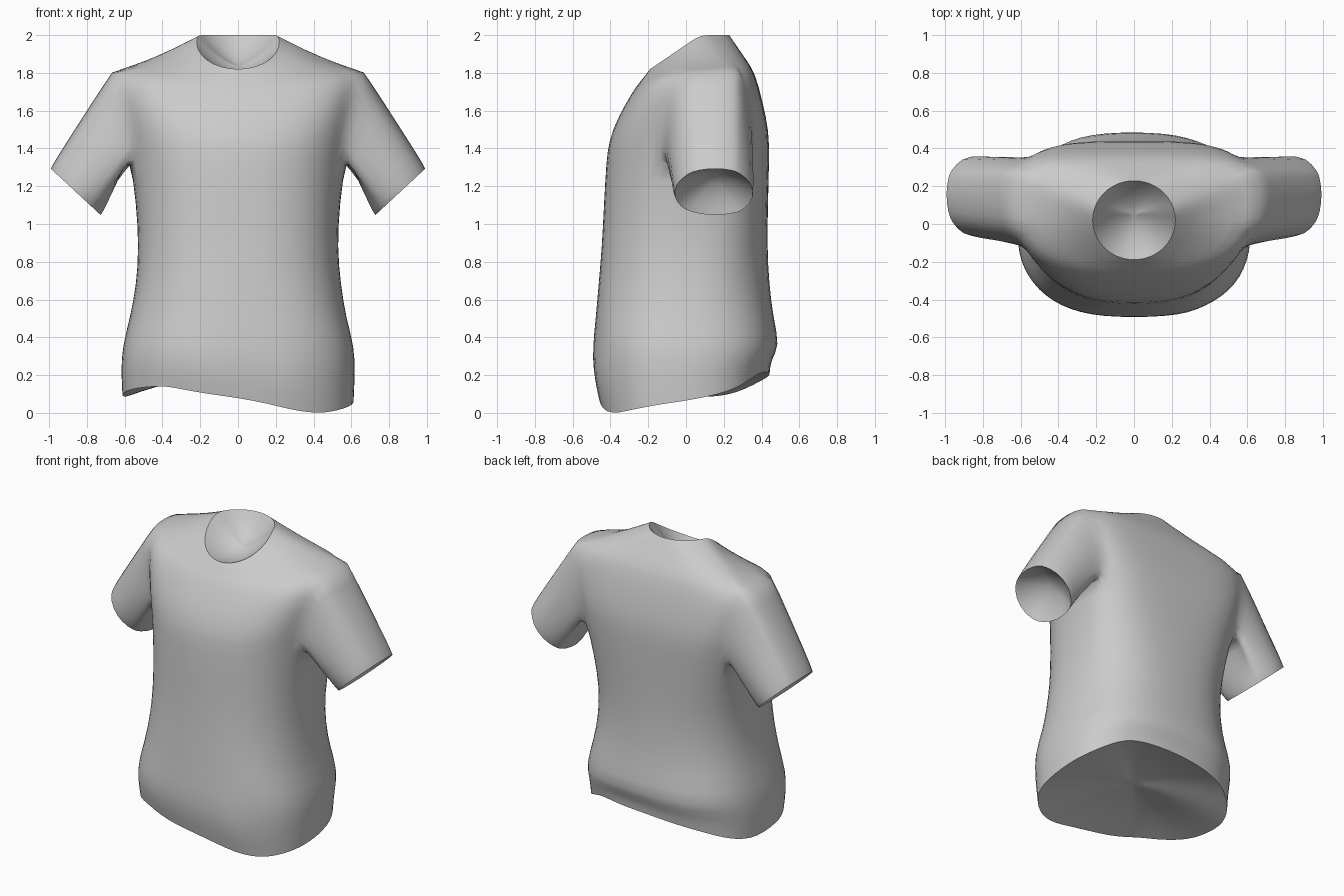
import bpy, bmesh, math
from mathutils import Vector

if "Cube" in bpy.data.objects:
    bpy.data.objects.remove(bpy.data.objects["Cube"])

N = 32                                   # columns around the body
bm = bmesh.new()

# Uneven hem height by angle (degrees from +x towards the back)
HEM = [(0, .06), (30, .12), (60, .22), (90, .21), (120, .17), (150, .10), (165, .08),
       (180, .095), (210, .13), (235, .145), (270, .08), (295, .01), (310, -.005), (335, .025), (360, .06)]


def hem(deg):
    for (a, p), (b, q) in zip(HEM, HEM[1:]):
        if a <= deg <= b:
            return p + (q - p) * (deg - a) / (b - a)


def power(v, n):
    return math.copysign(abs(v) ** (2 / n), v)


def section(k, hw, yc, yf, yb, n_back):
    """Point on a rounded body outline with separate front and back depth."""
    t = 2 * math.pi * k / N
    c, s = math.cos(t), math.sin(t)
    n = n_back if s > 0 else 2.45
    depth = yb - yc if s > 0 else yc - yf
    return hw * power(c, n), yc + depth * power(s, n), s


def fold(x, y, z):
    """Soft drapery ridges near the hem."""
    d = 0
    for cx, cz, slope, amp in ((.35, .24, .45, .018), (-.3, .3, -.3, .010), (.5, .6, .6, .012)):
        u, v = x - cx, z - cz - slope * (x - cx)
        d += amp * math.exp(-(u / .22) ** 2) * math.exp(-(v / .07) ** 2)
    return d


def recessed_cap(ring, inward):
    """Close an opening with a shallow bowl that keeps a crisp rim."""
    pts = [v.co.copy() for v in ring]
    mid = sum(pts, Vector()) / len(pts)
    prev = [bm.verts.new(p) for p in pts]
    for f, d in ((.25, .44), (.55, .8), (.8, .96)):
        nxt = [bm.verts.new(p.lerp(mid, f) + inward * d) for p in pts]
        for j in range(len(pts)):
            m = (j + 1) % len(pts)
            bm.faces.new((prev[j], prev[m], nxt[m], nxt[j]))
        prev = nxt
    tip = bm.verts.new(mid + inward)
    for j in range(len(pts)):
        bm.faces.new((prev[j], prev[(j + 1) % len(pts)], tip))


# Body levels: half width, side y, front y, back y, z at side / front / back, back squareness
LEVELS = [
    (.615, -.03, -.462, .445, 0, 0, 0, 2.5),
    (.622, -.03, -.492, .450, 0, 0, 0, 2.5),
    (.614, -.02, -.495, .500, .35, .36, .35, 2.5),
    (.575, -.01, -.480, .465, .50, .50, .50, 2.5),
    (.540, .00, -.465, .442, .68, .68, .68, 2.5),
    (.528, .02, -.447, .432, .88, .88, .88, 2.6),
    (.540, .06, -.437, .435, 1.10, 1.10, 1.10, 2.9),
    (.575, .11, -.425, .442, 1.37, 1.32, 1.35, 3.4),
    (.605, .12, -.412, .440, 1.52, 1.44, 1.49, 3.8),
    (.640, .13, -.360, .408, 1.67, 1.57, 1.64, 3.8),
    (.670, .14, -.278, .367, 1.805, 1.71, 1.80, 3.5)]

rings = []
for i, (hw, yc, yf, yb, zs, zf, zb, nb) in enumerate(LEVELS):
    ring = []
    for k in range(N):
        x, y, s = section(k, hw, yc, yf, yb, nb)
        z = zs + ((zb if s > 0 else zf) - zs) * s * s
        if i < 2:
            h = hem(360 * k / N)
            z = h + (.36 - h) * .5 * i
        if 0 < i < 6:
            r = 1 + fold(x, y, z) / .5
            x, y = x * r, y * r
        ring.append(bm.verts.new((x, y, z)))
    rings.append(ring)

# Shoulder yoke up to the tilted neck opening
base = [v.co.copy() for v in rings[-1]]
for f in (.33, .67, 1):
    ring = []
    for k in range(N):
        t = 2 * math.pi * k / N
        y = .02 + .21 * math.sin(t)
        neck = Vector((.22 * math.cos(t), y, min(2.0, 1.82 + (y + .19) * .68)))
        p = base[k].lerp(neck, f)
        p.z -= .012 * math.cos(t) ** 2 * (f < 1)
        ring.append(bm.verts.new(p))
    rings.append(ring)

# Armholes: columns and levels left open on both sides
COLS, LOW, HIGH = list(range(-2, 4)), 7, 10


def column(c, side):
    return c % N if side > 0 else (N // 2 - c) % N


holes = {(lv, column(c, 1)) for lv in range(LOW, HIGH) for c in COLS[:-1]}
holes |= {(lv, column(c + 1, -1)) for lv in range(LOW, HIGH) for c in COLS[:-1]}
for lv in range(len(rings) - 1):
    for k in range(N):
        if (lv, k) not in holes:
            m = (k + 1) % N
            bm.faces.new((rings[lv][k], rings[lv][m], rings[lv + 1][m], rings[lv + 1][k]))

# Sleeves: armhole edge lofted to a round cuff, closed by a recess
walk = ([(LOW, c) for c in COLS] + [(lv, COLS[-1]) for lv in range(LOW + 1, HIGH)]
        + [(HIGH, c) for c in reversed(COLS)] + [(lv, COLS[0]) for lv in range(HIGH - 1, LOW, -1)])
cuffs = []
for side in (1, -1):
    prev = [rings[lv][column(c, side)] for lv, c in walk]
    start = [v.co.copy() for v in prev]
    angles = [math.atan2((p.z - 1.57) / .24, (p.y - .13) / .24) for p in start]
    for f, size in ((.3, 1.03), (.62, 1.02), (.94, 1.01), (1, .985)):
        ring = []
        for p, a in zip(start, angles):
            u, w = math.sin(a) * size, math.cos(a) * size
            cuff = Vector((side * (.857 + .14 * u), .149 + .224 * w, 1.168 + .13 * u))
            ring.append(bm.verts.new(p.lerp(cuff, f)))
        for j in range(len(ring)):
            m = (j + 1) % len(ring)
            bm.faces.new((prev[j], prev[m], ring[m], ring[j]))
        prev = ring
    cuffs.append((prev, side))

# Recessed closures of the neck, cuffs and hem
recessed_cap(rings[-1], Vector((0, .03, -.10)))
recessed_cap(rings[0], Vector((0, 0, .10)))
for ring, side in cuffs:
    recessed_cap(ring, Vector((-.06 * side, 0, .07)))

# Crisp shoulder seam at the top of each sleeve
bm.edges.ensure_lookup_table()
crease = bm.edges.layers.float.new("crease_edge")
for side in (1, -1):
    for c in COLS[:-1]:
        e = bm.edges.get((rings[HIGH][column(c, side)], rings[HIGH][column(c + 1, side)]))
        e[crease] = .6

bmesh.ops.recalc_face_normals(bm, faces=bm.faces)
mesh = bpy.data.meshes.new("short_sleeved_shirt")
bm.to_mesh(mesh)
bm.free()
for p in mesh.polygons:
    p.use_smooth = True
shirt = bpy.data.objects.new("short_sleeved_shirt", mesh)
bpy.context.collection.objects.link(shirt)
sub = shirt.modifiers.new("soft_cloth", 'SUBSURF')
sub.levels = sub.render_levels = 1
